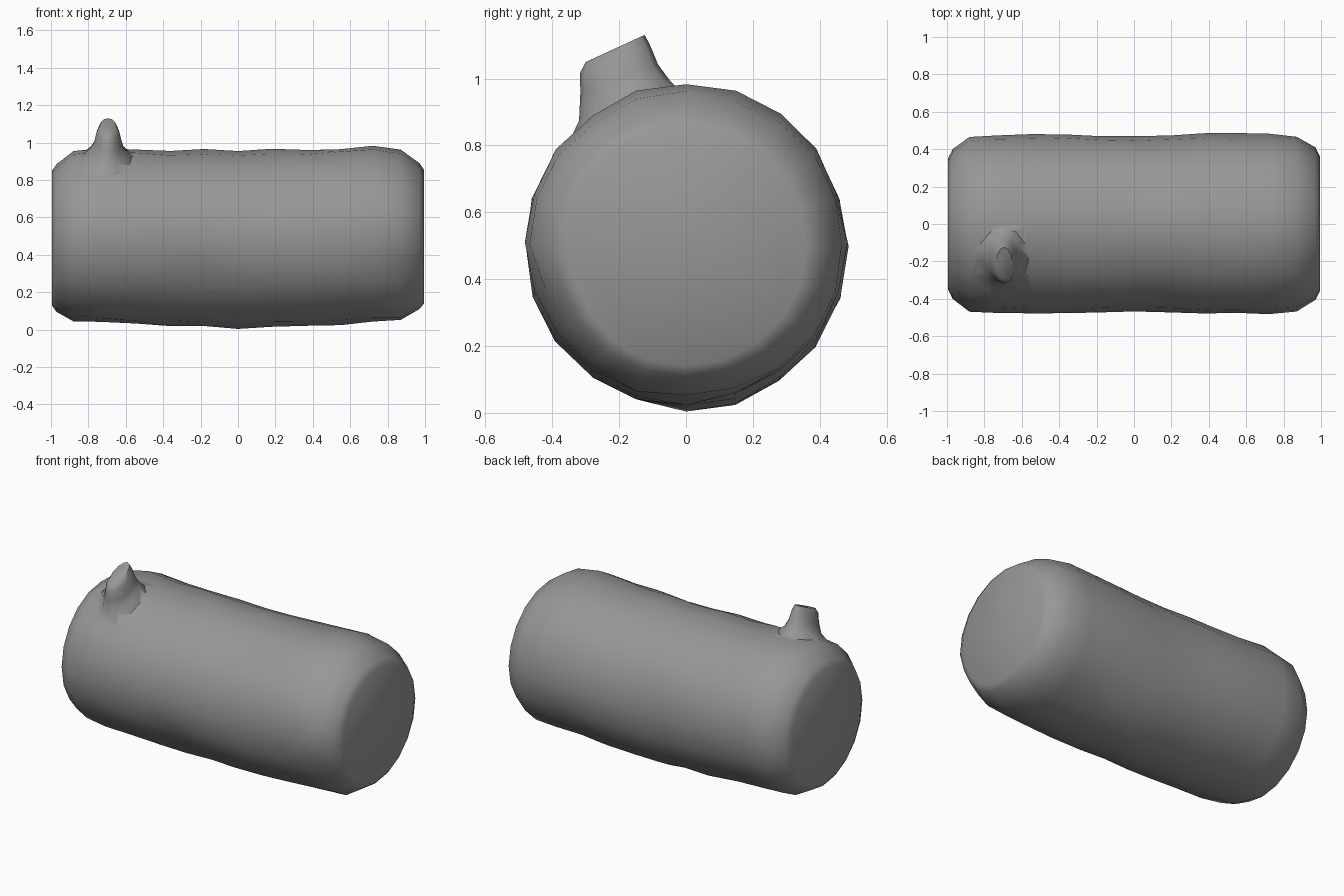
import bpy, bmesh, math, random
from mathutils import Vector

if "Cube" in bpy.data.objects:
    bpy.data.objects.remove(bpy.data.objects["Cube"])

random.seed(4)

# Dark grey bark
bark = bpy.data.materials.new("bark")
bark.diffuse_color = (0.31, 0.31, 0.31, 1)
bark.use_nodes = True
bark.node_tree.nodes["Principled BSDF"].inputs["Base Color"].default_value = bark.diffuse_color


def loft(name, rings):
    """Skin a list of equal-length point rings and cap both ends."""
    bm = bmesh.new()
    loops = [[bm.verts.new(p) for p in ring] for ring in rings]
    n = len(loops[0])
    for a, b in zip(loops, loops[1:]):
        for i in range(n):
            bm.faces.new((a[i], a[(i + 1) % n], b[(i + 1) % n], b[i]))
    bm.faces.new(loops[0][::-1])
    bm.faces.new(loops[-1])
    bmesh.ops.recalc_face_normals(bm, faces=bm.faces[:])
    mesh = bpy.data.meshes.new(name)
    bm.to_mesh(mesh)
    bm.free()
    mesh.materials.append(bark)
    obj = bpy.data.objects.new(name, mesh)
    bpy.context.collection.objects.link(obj)
    return obj


# Log trunk: stations along x as (x, half width, bottom z, top z)
stations = [
    (-0.995, 0.35, 0.13, 0.85), (-0.97, 0.40, 0.095, 0.885),
    (-0.88, 0.468, 0.05, 0.955), (-0.74, 0.475, 0.04, 0.975),
    (-0.55, 0.48, 0.03, 0.965), (-0.36, 0.48, 0.022, 0.96),
    (-0.18, 0.475, 0.014, 0.96), (0.0, 0.473, 0.004, 0.96),
    (0.18, 0.475, 0.010, 0.962), (0.38, 0.48, 0.022, 0.965),
    (0.55, 0.48, 0.03, 0.97), (0.72, 0.478, 0.038, 0.982),
    (0.87, 0.47, 0.048, 0.958), (0.97, 0.41, 0.11, 0.89),
    (0.995, 0.36, 0.14, 0.855),
]
# Shallow dents in the bark: (x, angle in degrees, depth)
dents = [(-0.18, 212, 0.025), (0.05, 235, 0.022), (0.25, 130, 0.012), (0.9, 205, 0.03)]
SIDES = 20
trunk = []
for k, (x, ry, z0, z1) in enumerate(stations):
    ring = []
    inner = 1 < k < len(stations) - 2
    for i in range(SIDES):
        a = 2 * math.pi * i / SIDES
        s = 1 + (random.uniform(-0.012, 0.014) if inner else 0)
        for bx, deg, depth in dents:
            d = (math.degrees(a) - deg + 180) % 360 - 180
            s -= depth * math.exp(-((x - bx) / 0.14) ** 2 - (d / 20) ** 2) / 0.47
        ring.append((x, s * ry * math.cos(a),
                     (z0 + z1) / 2 + s * (z1 - z0) / 2 * math.sin(a)))
    trunk.append(ring)
log = loft("log_trunk", trunk)


# Branch stub: foot hugging the trunk, then a leaning, slanted cut top
def foot(rx, ry, lift):
    ring = []
    for i in range(12):
        a = 2 * math.pi * i / 12
        y = -0.185 + ry * math.sin(a)
        ring.append((-0.70 + rx * math.cos(a), y,
                     0.505 + math.sqrt(0.472 ** 2 - y * y) + lift))
    return ring


stub = [foot(0.15, 0.18, -0.06), foot(0.135, 0.165, -0.012), foot(0.095, 0.135, 0.022)]
for c, rx, ry, slope in [
    ((-0.695, -0.20, 1.00), 0.075, 0.116, 0.37),
    ((-0.695, -0.213, 1.06), 0.06, 0.104, 0.42),
    ((-0.695, -0.212, 1.09), 0.043, 0.088, 0.46),
]:
    stub.append([Vector(c) + Vector((rx * math.cos(2 * math.pi * i / 12),
                                     ry * math.sin(2 * math.pi * i / 12),
                                     slope * ry * math.sin(2 * math.pi * i / 12)))
                 for i in range(12)])
branch = loft("branch_stub", stub)
branch.hide_render = True

# Fuse the stub into the trunk so the junction shades smoothly
bpy.ops.object.select_all(action='DESELECT')
log.select_set(True)
bpy.context.view_layer.objects.active = log
union = log.modifiers.new("fuse_stub", 'BOOLEAN')
union.operation = 'UNION'
union.solver = 'EXACT'
union.object = branch
bpy.ops.object.modifier_apply(modifier=union.name)
bpy.data.objects.remove(branch)
bpy.ops.object.shade_smooth_by_angle(angle=math.radians(60))
